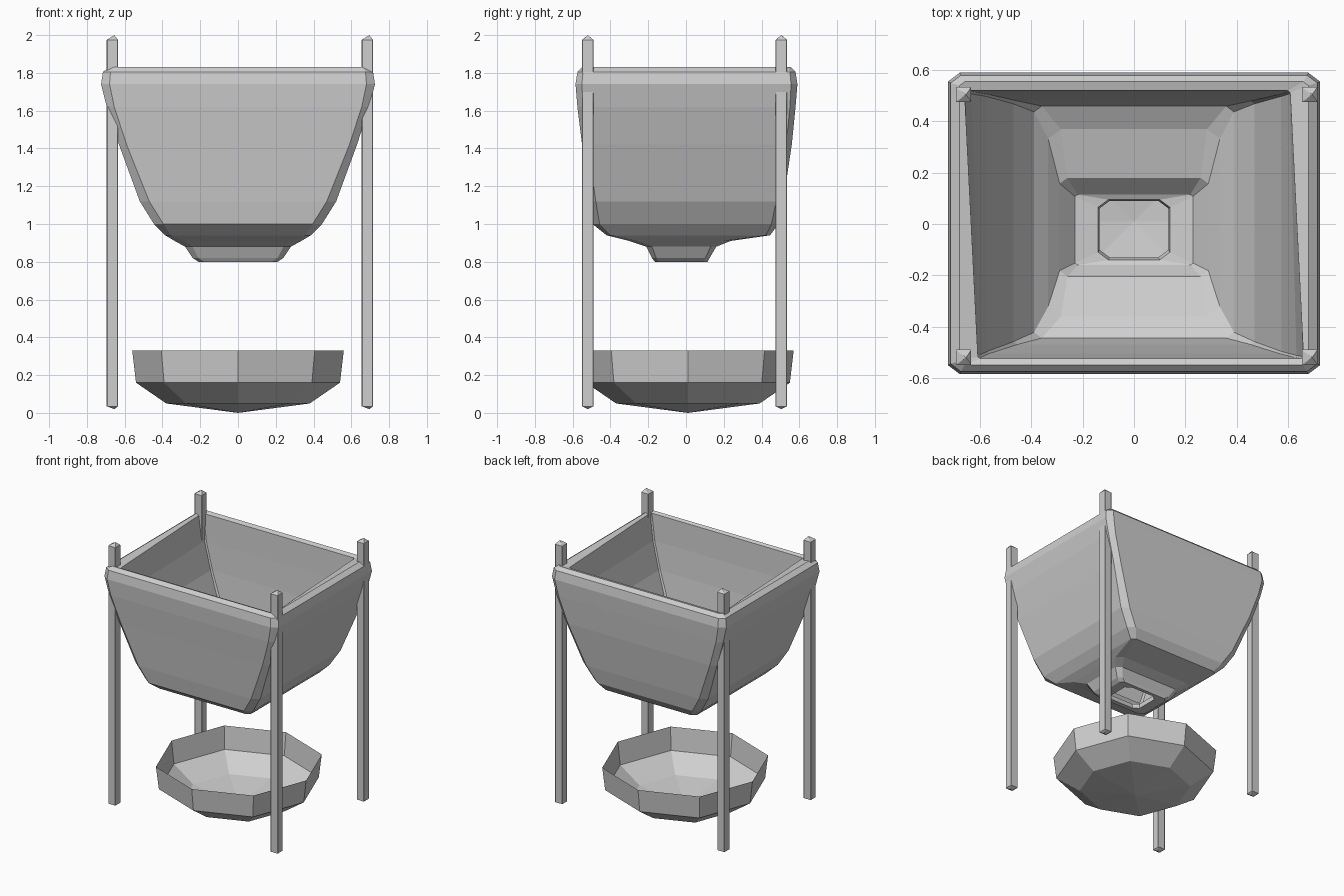
import bpy, bmesh, math

if "Cube" in bpy.data.objects:
    bpy.data.objects.remove(bpy.data.objects["Cube"])

grey = bpy.data.materials.new("plain grey")
grey.diffuse_color = (0.62, 0.62, 0.62, 1)
grey.use_nodes = True
grey.node_tree.nodes["Principled BSDF"].inputs["Base Color"].default_value = grey.diffuse_color


def make_object(name, bm):
    mesh = bpy.data.meshes.new(name)
    bm.to_mesh(mesh)
    bm.free()
    mesh.materials.append(grey)
    obj = bpy.data.objects.new(name, mesh)
    bpy.context.collection.objects.link(obj)
    return obj


def bridge(bm, a, b):
    n = len(a)
    for i in range(n):
        j = (i + 1) % n
        bm.faces.new((a[i], a[j], b[j], b[i]))


def box_ring(bm, z, hx, y0, y1, c, px=0.0, skew=0.0):
    """Rectangle of half width hx with cut corners, optionally skewed along x."""
    x0, x1, cy = px - hx, px + hx, c * 0.75
    pts = [(x0 + c, y0), (x1 - c, y0), (x1, y0 + cy), (x1, y1 - cy),
           (x1 - c, y1), (x0 + c, y1), (x0, y1 - cy), (x0, y0 + cy)]
    return [bm.verts.new((x + skew * y, y, z)) for x, y in pts]


# Hopper skin: outside from the spout up to the rim (z, half width, front, back, corner)
outside = [
    (0.80, 0.21, -0.165, 0.115, 0.03),
    (0.82, 0.24, -0.18, 0.125, 0.03),
    (0.88, 0.28, -0.21, 0.16, 0.04),
    (0.91, 0.335, -0.30, 0.235, 0.05),
    (0.94, 0.385, -0.42, 0.445, 0.03),
    (1.00, 0.445, -0.495, 0.49, 0.05),
    (1.12, 0.52, -0.515, 0.515, 0.05),
    (1.42, 0.63, -0.55, 0.56, 0.04),
    (1.62, 0.695, -0.575, 0.58, 0.04),
    (1.74, 0.725, -0.585, 0.59, 0.045),
    (1.805, 0.715, -0.575, 0.58, 0.04),
    (1.83, 0.68, -0.55, 0.555, 0.02),
]
# Inside from the rim down through the throat
inside = [
    (1.82, 0.635, -0.525, 0.52, 0.01),
    (1.62, 0.62, -0.52, 0.515, 0.01),
    (1.42, 0.575, -0.505, 0.505, 0.01),
    (1.14, 0.47, -0.47, 0.48, 0.015),
    (1.02, 0.39, -0.445, 0.46, 0.03),
    (0.97, 0.335, -0.36, 0.37, 0.05),
    (0.92, 0.29, -0.205, 0.18, 0.03),
    (0.85, 0.23, -0.16, 0.115, 0.01),
    (0.84, 0.14, -0.14, 0.095, 0.04),
    (0.80, 0.135, -0.13, 0.09, 0.04),
]
bm = bmesh.new()
loops = [box_ring(bm, *r) for r in outside]
# The inner opening twists slightly towards the top
loops += [box_ring(bm, *r, skew=-0.12 * max(0, r[0] - 1.4)) for r in inside]
for a, b in zip(loops, loops[1:] + loops[:1]):
    bridge(bm, a, b)
bmesh.ops.recalc_face_normals(bm, faces=bm.faces)
make_object("hopper", bm)

# Corner posts with blunt pyramid ends
HALF = 0.03
for side, px in (("left", -0.665), ("right", 0.685)):
    for end, py in (("front", -0.52), ("back", 0.505)):
        bm = bmesh.new()
        low, high = [box_ring(bm, z, HALF, py - HALF, py + HALF, 0.003, px)
                     for z in (0.035, 1.975)]
        bridge(bm, low, high)
        for ring, tip in ((low, 0.02), (high, 2.0)):
            apex = bm.verts.new((px + 0.01, py, tip))
            for i in range(8):
                bm.faces.new((ring[i], ring[(i + 1) % 8], apex))
        bmesh.ops.recalc_face_normals(bm, faces=bm.faces)
        make_object(f"{side}_{end}_post", bm)

# Catch bowl: thin eight-sided dish, slightly wider on the diagonals
bm = bmesh.new()
CY = 0.01


def bowl_ring(r, z):
    verts = []
    for i in range(8):
        a, rr = i * math.pi / 4, r * (1.025 if i % 2 else 1)
        verts.append(bm.verts.new((rr * math.cos(a), CY + rr * math.sin(a), z)))
    return verts


bowl = [bowl_ring(r, z) for r, z in ((0.38, 0.05), (0.54, 0.16), (0.56, 0.33))]
for a, b in zip(bowl, bowl[1:]):
    bridge(bm, a, b)
tip = bm.verts.new((0, CY, 0))
for i in range(8):
    bm.faces.new((bowl[0][(i + 1) % 8], bowl[0][i], tip))
make_object("catch_bowl", bm)
